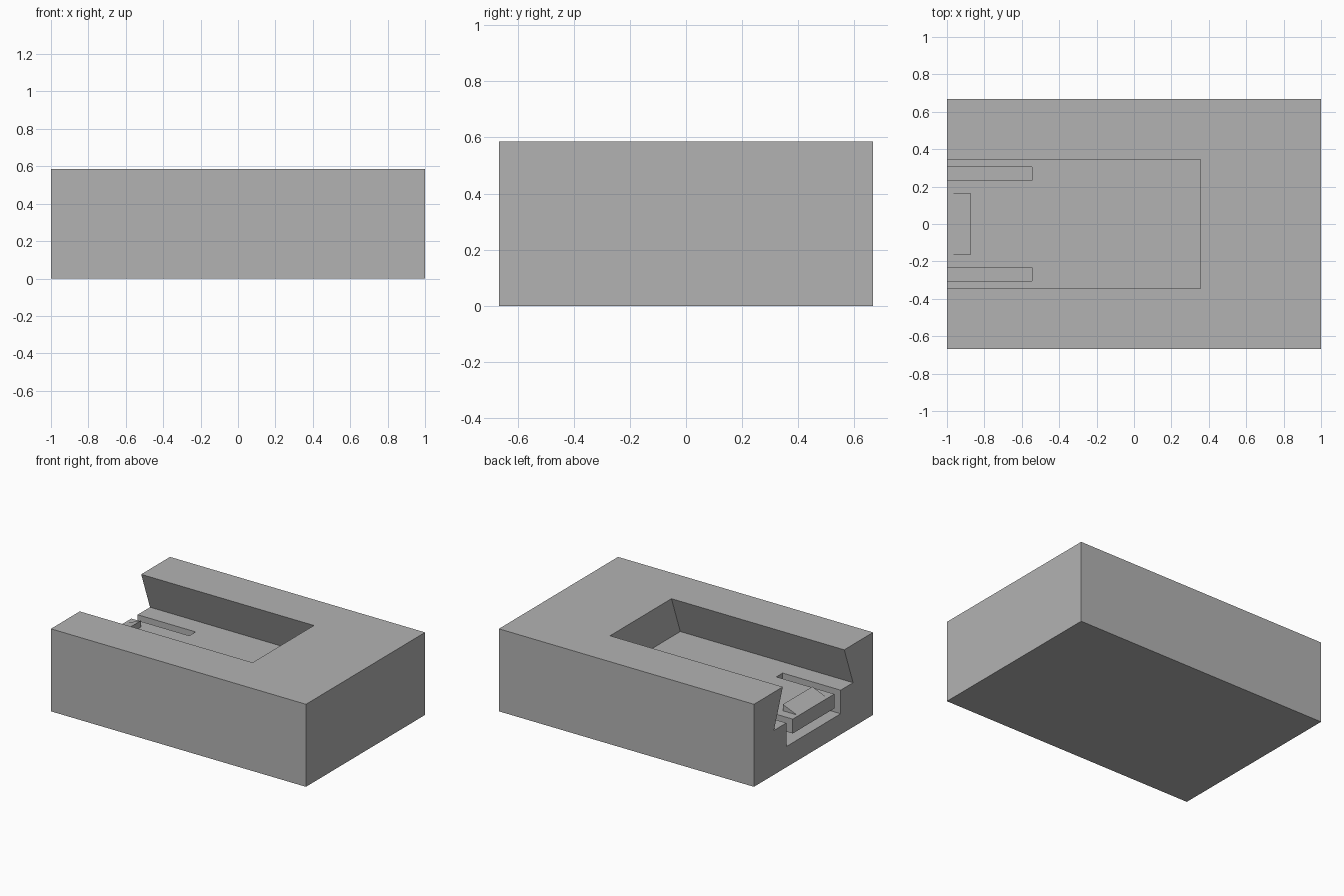
import bpy, bmesh
from mathutils import Vector

if "Cube" in bpy.data.objects:
    bpy.data.objects.remove(bpy.data.objects["Cube"], do_unlink=True)

grey = bpy.data.materials.new("plain grey")
grey.use_nodes = True
colour = (0.45, 0.45, 0.45, 1)
grey.diffuse_color = colour
grey.node_tree.nodes["Principled BSDF"].inputs["Base Color"].default_value = colour


def prism(name, points, depth):
    """Extrude a flat outline of 3D points along a vector."""
    bm = bmesh.new()
    face = bm.faces.new([bm.verts.new(p) for p in points])
    ext = bmesh.ops.extrude_face_region(bm, geom=[face])
    moved = [g for g in ext["geom"] if isinstance(g, bmesh.types.BMVert)]
    bmesh.ops.translate(bm, verts=moved, vec=Vector(depth))
    bmesh.ops.recalc_face_normals(bm, faces=bm.faces)
    mesh = bpy.data.meshes.new(name)
    bm.to_mesh(mesh)
    bm.free()
    mesh.materials.append(grey)
    obj = bpy.data.objects.new(name, mesh)
    bpy.context.collection.objects.link(obj)
    return obj


def along_x(name, yz, x0, x1):
    return prism(name, [(x0, y, z) for y, z in yz], (x1 - x0, 0, 0))


def box(name, x0, x1, half, z0, z1):
    return along_x(name, [(-half, z0), (half, z0), (half, z1), (-half, z1)], x0, x1)


def cut(target, cutter):
    mod = target.modifiers.new("cut", "BOOLEAN")
    mod.operation = "DIFFERENCE"
    mod.solver = "EXACT"
    mod.object = cutter
    bpy.context.view_layer.objects.active = target
    bpy.ops.object.modifier_apply(modifier=mod.name)
    bpy.data.objects.remove(cutter, do_unlink=True)


FLOOR, TOP = 0.314, 0.585
SLOT_END, POCKET_END = 0.355, -0.545

# Solid block with an open-ended dovetail channel
block = box("block", -1, 1, 0.667, 0, TOP)
slope = (0.443 - 0.344) / (TOP - FLOOR)
rim = 0.344 - slope * 0.1
cut(block, along_x("channel_cutter",
                   [(-0.443, FLOOR), (0.443, FLOOR), (rim, TOP + 0.1), (-rim, TOP + 0.1)],
                   -1.1, SLOT_END))

# Pocket that frees the spring tongue on both sides and below
cut(block, box("pocket_cutter", -1.1, POCKET_END, 0.304, 0.147, FLOOR + 0.05))

# Spring tongue with a ramped catch near its tip
box("spring_tongue", -1, POCKET_END, 0.233, 0.212, FLOOR)
ramp = [(-0.985, FLOOR), (-0.875, FLOOR), (-0.875, FLOOR + 0.045)]
prism("catch", [(x, -0.165, z) for x, z in ramp], (0, 0.33, 0))
